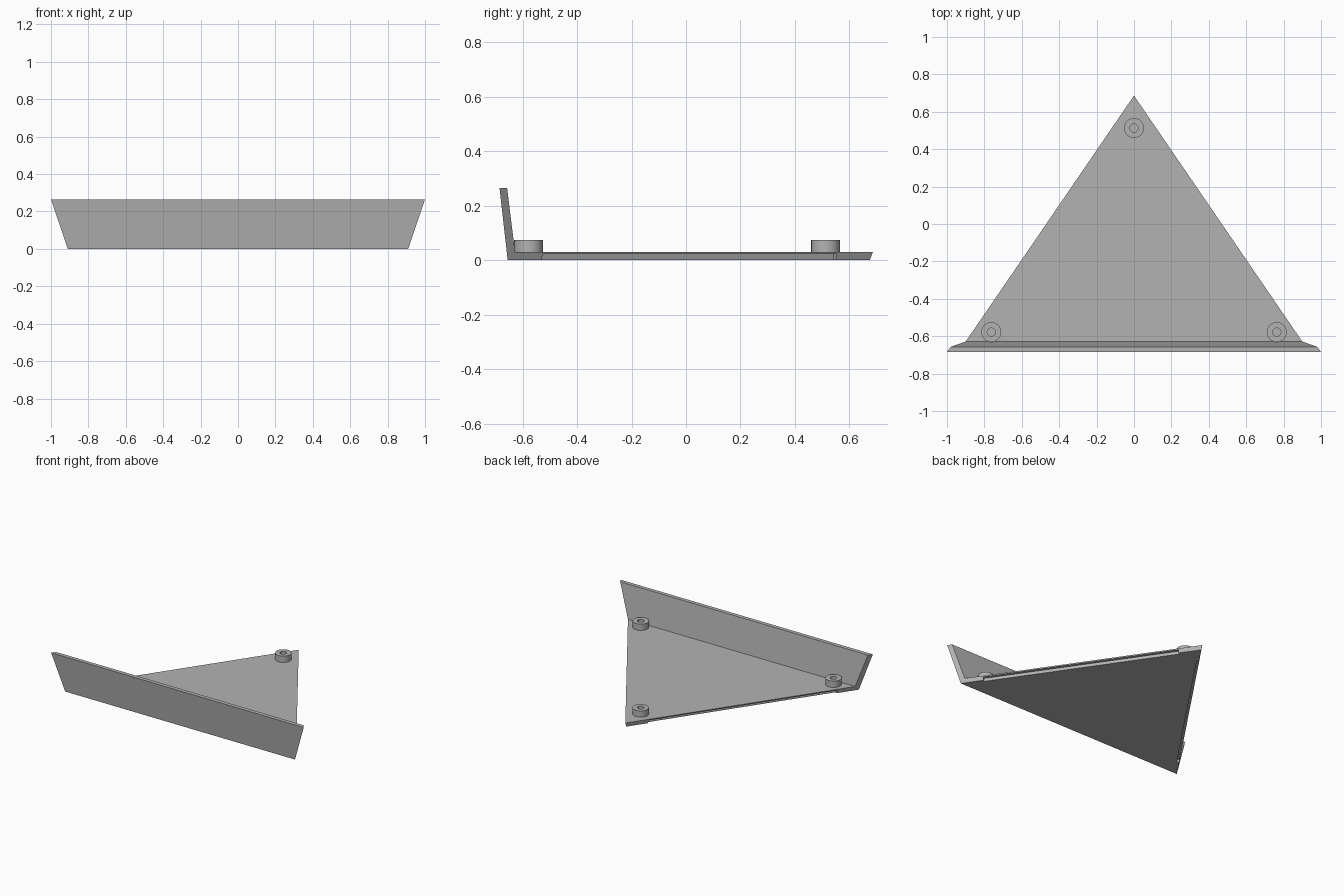
import bpy, bmesh, math
from mathutils import Vector

cube = bpy.data.objects.get("Cube")
if cube:
    bpy.data.objects.remove(cube)

grey = bpy.data.materials.new("mid grey")
grey.use_nodes = True
colour = (0.45, 0.45, 0.45, 1)
grey.diffuse_color = colour
grey.node_tree.nodes["Principled BSDF"].inputs["Base Color"].default_value = colour


def make_object(name, bm):
    bmesh.ops.recalc_face_normals(bm, faces=bm.faces)
    mesh = bpy.data.meshes.new(name)
    bm.to_mesh(mesh)
    bm.free()
    mesh.materials.append(grey)
    obj = bpy.data.objects.new(name, mesh)
    bpy.context.collection.objects.link(obj)
    return obj


def prism(points, offset):
    bm = bmesh.new()
    face = bm.faces.new([bm.verts.new(p) for p in points])
    ext = bmesh.ops.extrude_face_region(bm, geom=[face])
    moved = [v for v in ext["geom"] if isinstance(v, bmesh.types.BMVert)]
    bmesh.ops.translate(bm, verts=moved, vec=offset)
    bmesh.ops.recalc_face_normals(bm, faces=bm.faces)
    return bm


# Floor and leaning front wall: one profile, trimmed by two flared side planes
profile = [(-0.655, 0), (-0.685, 0.265), (-0.657, 0.265),
           (-0.628, 0.03), (0.72, 0.03), (0.72, 0)]
bm = prism([(-1.2, y, z) for y, z in profile], (2.4, 0, 0))
corner, apex, tip = Vector((0.91, -0.655, 0)), Vector((0, 0.675, 0)), Vector((1, -0.685, 0.265))
normal = (tip - corner).cross(apex - corner).normalized()
if normal.x < 0:
    normal.negate()
for side in (1, -1):
    bmesh.ops.bisect_plane(bm, geom=bm.verts[:] + bm.edges[:] + bm.faces[:],
                           plane_co=apex, plane_no=(side * normal.x, normal.y, normal.z),
                           clear_outer=True)
    bmesh.ops.holes_fill(bm, edges=[e for e in bm.edges if e.is_boundary], sides=0)
tray = make_object("tray_with_front_wall", bm)

# Shallow rebate under each slanted side, stopping short of the corners
along = (apex - corner).normalized()
out = Vector((along.y, -along.x, 0))


def on_edge(y):
    return corner + along * ((y - corner.y) / along.y)


front, back = on_edge(-0.53), on_edge(0.55)
footprint = [front - out * 0.015, front + out * 0.05, back + out * 0.05, back - out * 0.015]
for side in (1, -1):
    cutter = make_object("rebate_cutter",
                         prism([(side * p.x, p.y, -0.05) for p in footprint], (0, 0, 0.072)))
    cutter.hide_render = True
    cut = tray.modifiers.new("rebate", "BOOLEAN")
    cut.operation = "DIFFERENCE"
    cut.solver = "EXACT"
    cut.object = cutter
    bpy.context.view_layer.objects.active = tray
    bpy.ops.object.modifier_apply(modifier=cut.name)
    bpy.data.objects.remove(cutter)


# Hollow round bosses at the three corners
def boss(name, x, y):
    bm = bmesh.new()
    ring = [(0.053, 0.028), (0.053, 0.075), (0.022, 0.075), (0.022, 0.028)]
    verts = [bm.verts.new((x + r, y, z)) for r, z in ring]
    edges = [bm.edges.new((verts[i], verts[(i + 1) % 4])) for i in range(4)]
    bmesh.ops.spin(bm, geom=verts + edges, cent=(x, y, 0), axis=(0, 0, 1),
                   angle=math.tau, steps=48, use_merge=True)
    bmesh.ops.remove_doubles(bm, verts=bm.verts, dist=0.0001)
    obj = make_object(name, bm)
    bpy.ops.object.select_all(action="DESELECT")
    obj.select_set(True)
    bpy.context.view_layer.objects.active = obj
    bpy.ops.object.shade_smooth_by_angle(angle=math.radians(30))


boss("left_boss", 0.763, -0.578)
boss("right_boss", -0.763, -0.578)
boss("back_boss", 0, 0.513)
